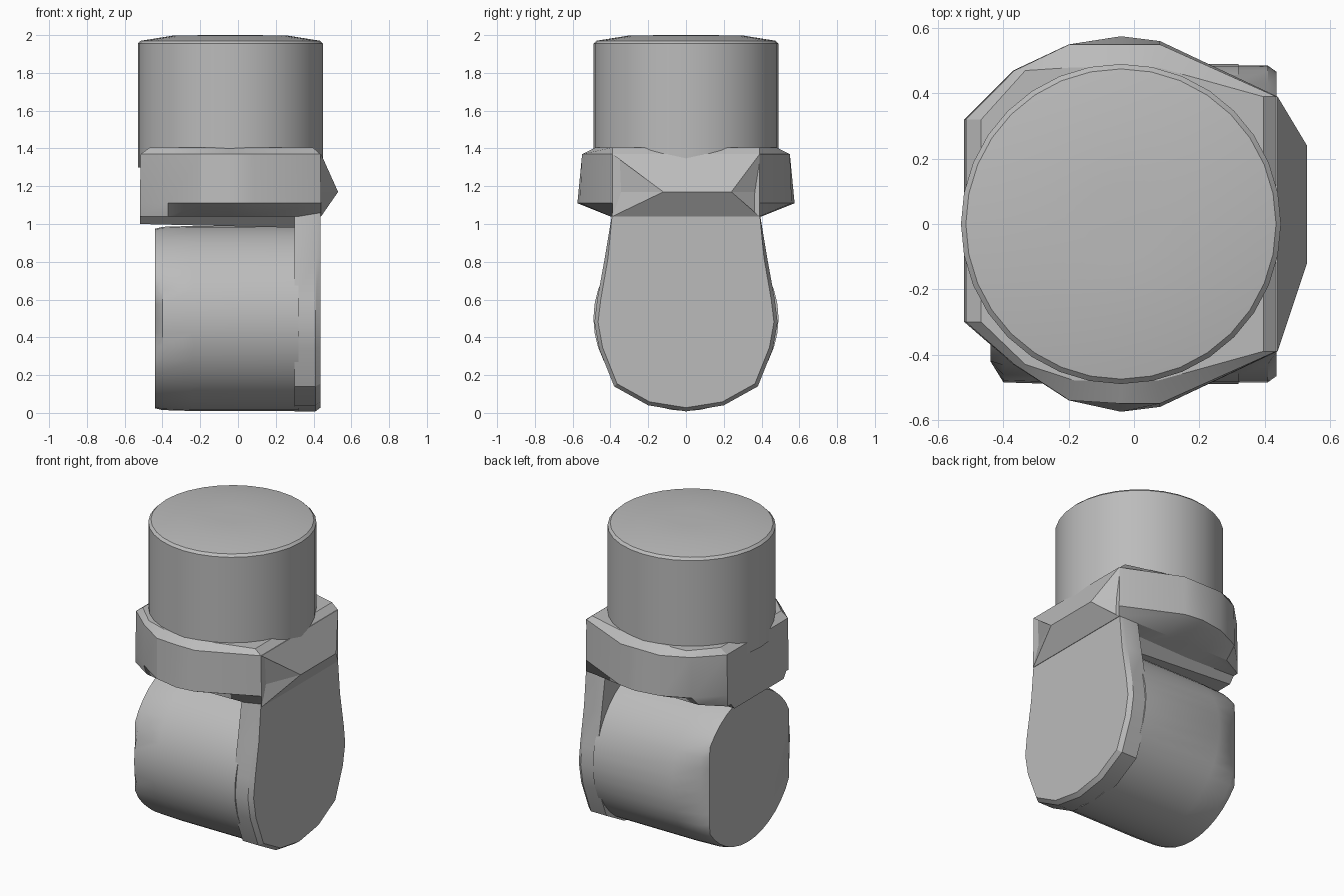
import bpy, bmesh
from math import cos, sin, tau, radians

cube = bpy.data.objects.get("Cube")
if cube:
    bpy.data.objects.remove(cube)

grey = bpy.data.materials.new("plain_grey")
grey.use_nodes = True
grey.diffuse_color = (0.5, 0.5, 0.5, 1)
grey.node_tree.nodes["Principled BSDF"].inputs["Base Color"].default_value = (0.5, 0.5, 0.5, 1)


def finish(name, bm, angle=None):
    bmesh.ops.recalc_face_normals(bm, faces=bm.faces)
    mesh = bpy.data.meshes.new(name)
    bm.to_mesh(mesh)
    bm.free()
    mesh.materials.append(grey)
    obj = bpy.data.objects.new(name, mesh)
    bpy.context.collection.objects.link(obj)
    if angle:
        bpy.ops.object.select_all(action='DESELECT')
        obj.select_set(True)
        bpy.context.view_layer.objects.active = obj
        bpy.ops.object.shade_smooth_by_angle(angle=radians(angle))
    return obj


def loft(name, rings, angle=None):
    """Skin equal-length rings of points and cap both ends."""
    bm = bmesh.new()
    loops = [[bm.verts.new(p) for p in ring] for ring in rings]
    n = len(loops[0])
    for a, b in zip(loops, loops[1:]):
        for i in range(n):
            j = (i + 1) % n
            bm.faces.new((a[i], a[j], b[j], b[i]))
    bm.faces.new(loops[0])
    bm.faces.new(loops[-1])
    return finish(name, bm, angle)


def circle(r, n=32):
    return [(r * cos(tau * i / n), r * sin(tau * i / n)) for i in range(n)]


# Upper cylinder with a slightly domed top
stem = [(0.49, 1.3), (0.49, 1.955), (0.475, 1.97), (0.3, 1.998), (0.1, 2.0)]
loft("upper_cylinder", [[(x - 0.04, y, z) for x, y in circle(r)] for r, z in stem], 35)

# Collar: flat right side, rounded front and back, chamfered below
outline = [(0.44, 0.39), (0.08, 0.56), (-0.04, 0.575), (-0.2, 0.55), (-0.37, 0.47), (-0.52, 0.32),
           (-0.52, -0.3), (-0.37, -0.43), (-0.2, -0.54), (-0.04, -0.575), (0.08, -0.56), (0.44, -0.39)]
rings = []
for z, sx, limit in ((1.04, 1, 0.40), (1.11, 1, 0.6), (1.37, 0.99, 0.55), (1.405, 0.9, 0.48)):
    rings.append([(x * sx, max(-limit, min(limit, y)), z) for x, y in outline])
loft("collar", rings, 25)

# Off-centre wedge on the flat side of the collar
loft("collar_wedge", [
    [(0.42, -0.39, 1.04), (0.42, 0.39, 1.04), (0.44, 0.39, 1.04), (0.44, -0.39, 1.04)],
    [(0.42, -0.39, 1.17), (0.42, 0.39, 1.17), (0.53, 0.24, 1.17), (0.53, -0.12, 1.17)],
    [(0.42, -0.39, 1.37), (0.42, 0.39, 1.37), (0.44, 0.39, 1.37), (0.44, -0.39, 1.37)]])

# Thin lip under the collar, running from the free side to the arm
loft("collar_lip", [
    [(-0.52, y, z) for y, z in ((-0.3, 1.08), (0.32, 1.08), (0.25, 1.0), (-0.25, 1.0))],
    [(0.32, y, z) for y, z in ((-0.3, 1.05), (0.3, 1.05), (0.2, 0.98), (-0.2, 0.98))]])

# Lower drum lying sideways, its free end trimmed at front and back
drum = []
for x, r, front, back in ((0.32, 0.49, 1, 1), (-0.24, 0.49, 1, 1),
                          (-0.4, 0.485, 1, 0.42), (-0.44, 0.475, 0.42, 0.39)):
    drum.append([(x, max(-front, min(back, y)), 0.5 + z) for y, z in circle(r, 40)])
loft("lower_drum", drum, 35)

# Side arm joining the collar to the drum
half = [(0.39, 1.06), (0.43, 0.82), (0.47, 0.6), (0.485, 0.48), (0.46, 0.34), (0.38, 0.14), (0.2, 0.04)]
shape = half + [(0, 0.008)] + [(-y, z) for y, z in reversed(half)]
arm = []
for x, inset in ((0.30, 0), (0.41, 0), (0.437, 0.04)):
    arm.append([(x, y * (1 - inset * (z < 1)), z + inset * max(0, 0.5 - z)) for y, z in shape])
loft("side_arm", arm, 25)
